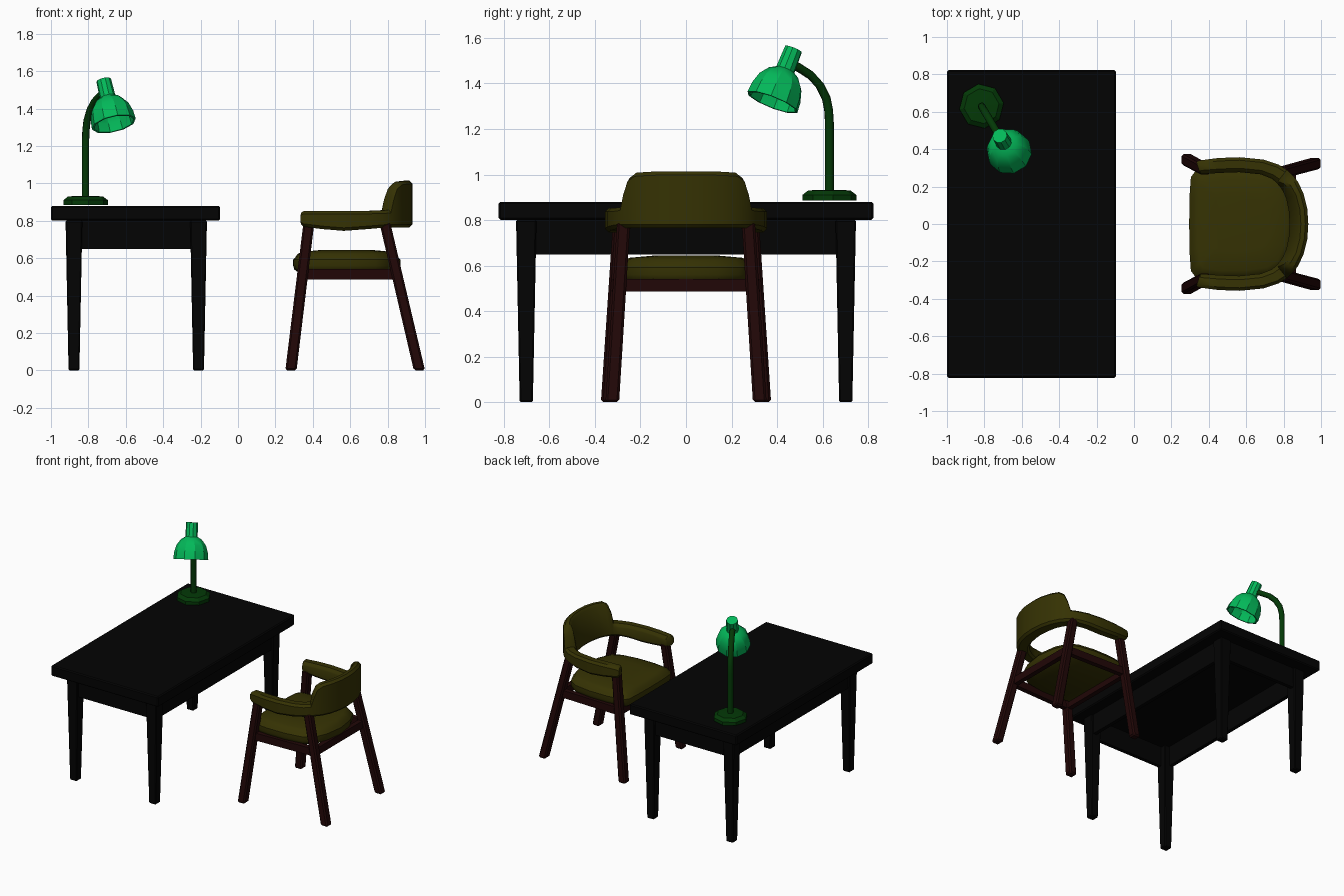
import bpy, bmesh, math
from mathutils import Vector, Matrix

if "Cube" in bpy.data.objects:
    bpy.data.objects.remove(bpy.data.objects["Cube"])


def material(name, rgb):
    m = bpy.data.materials.new(name)
    m.diffuse_color = (*rgb, 1)
    m.use_nodes = True
    m.node_tree.nodes["Principled BSDF"].inputs["Base Color"].default_value = m.diffuse_color
    return m


BLACK = material("black_wood", (0.001, 0.001, 0.001))
BROWN = material("dark_red_wood", (0.015, 0.002, 0.002))
OLIVE = material("olive_fabric", (0.036, 0.032, 0.001))
DARK_GREEN = material("dark_green_metal", (0.001, 0.040, 0.002))
GREEN = material("bright_green_metal", (0.001, 0.48, 0.10))


def loft(name, rings, mat, bevel=0, smooth=0, matrix=None):
    """Skin a list of equal-length point rings and cap both ends."""
    bm = bmesh.new()
    vs = [[bm.verts.new(p) for p in r] for r in rings]
    n = len(vs[0])
    for a, b in zip(vs, vs[1:]):
        for i in range(n):
            j = (i + 1) % n
            bm.faces.new((a[i], a[j], b[j], b[i]))
    bm.faces.new(vs[0][::-1])
    bm.faces.new(vs[-1])
    bmesh.ops.recalc_face_normals(bm, faces=bm.faces)
    me = bpy.data.meshes.new(name)
    bm.to_mesh(me)
    bm.free()
    ob = bpy.data.objects.new(name, me)
    bpy.context.collection.objects.link(ob)
    me.materials.append(mat)
    if matrix:
        ob.matrix_world = matrix
    if bevel:
        mod = ob.modifiers.new("bevel", "BEVEL")
        mod.width = bevel
        mod.segments = 1
    if smooth:
        bpy.ops.object.select_all(action='DESELECT')
        ob.select_set(True)
        bpy.context.view_layer.objects.active = ob
        bpy.ops.object.shade_smooth_by_angle(angle=math.radians(smooth))
    return ob


def rect(c, w, d):
    x, y, z = c
    return [(x + sx * w / 2, y + sy * d / 2, z) for sx, sy in ((-1, -1), (1, -1), (1, 1), (-1, 1))]


def post(name, bottom, top, wb, wt, mat, bevel=0.008):
    return loft(name, [rect(bottom, wb, wb), rect(top, wt, wt)], mat, bevel)


def box(name, x0, x1, y0, y1, z0, z1, mat, bevel=0):
    c = ((x0 + x1) / 2, (y0 + y1) / 2)
    return loft(name, [rect((*c, z), x1 - x0, y1 - y0) for z in (z0, z1)], mat, bevel)


def rail(name, p, q, w, h, mat):
    """Upright rectangular bar between two points."""
    p, q = Vector(p), Vector(q)
    side = (q - p).cross(Vector((0, 0, 1))).normalized() * w / 2
    up = Vector((0, 0, h / 2))
    return loft(name, [[e - side - up, e + side - up, e + side + up, e - side + up] for e in (p, q)], mat)


def lathe_rings(profile, n, phase):
    return [[(r * math.cos(phase + math.tau * i / n), r * math.sin(phase + math.tau * i / n), z)
             for i in range(n)] for r, z in profile]


# ---- table ----
box("table_top", -1, -0.097, -0.823, 0.823, 0.80, 0.88, BLACK, 0.008)
for sy in (-1, 1):
    for x in (-0.877, -0.211):
        post("table_leg", (x, sy * 0.702, 0), (x, sy * 0.702, 0.80), 0.058, 0.09, BLACK, 0.006)
    box("table_end_apron", -0.87, -0.22, sy * 0.715 - 0.014, sy * 0.715 + 0.014, 0.648, 0.80, BLACK)
for x in (-0.890, -0.198):
    box("table_side_apron", x - 0.014, x + 0.014, -0.69, 0.69, 0.648, 0.80, BLACK)

# ---- chair frame ----
for s in (-1, 1):
    post("chair_front_leg", (0.283, s * 0.344, 0), (0.379, s * 0.292, 0.79), 0.060, 0.058, BROWN, 0.01)
    post("chair_rear_leg", (0.970, s * 0.324, 0), (0.785, s * 0.274, 0.79), 0.060, 0.058, BROWN, 0.01)
    rail("chair_side_rail", (0.346, s * 0.307, 0.513), (0.847, s * 0.290, 0.513), 0.036, 0.056, BROWN)
for x, y in ((0.346, 0.307), (0.847, 0.290)):
    rail("chair_cross_rail", (x, -y, 0.513), (x, y, 0.513), 0.036, 0.056, BROWN)

# ---- seat cushion: rounded outline, stacked at several heights ----
half = [(0.295, 0.0), (0.297, 0.15), (0.304, 0.25), (0.33, 0.285), (0.45, 0.30), (0.60, 0.30),
        (0.735, 0.28), (0.805, 0.235), (0.848, 0.14), (0.868, 0.0)]
outline = half + [(x, -y) for x, y in half[-2:0:-1]]
layers = [(0.528, 0.93), (0.54, 0.98), (0.56, 1.0), (0.592, 1.0), (0.603, 0.965), (0.622, 0.92),
          (0.634, 0.83), (0.643, 0.5)]
loft("seat_cushion", [[(0.58 + (x - 0.58) * k, y * k, z) for x, y in outline] for z, k in layers],
     OLIVE, smooth=40)

# ---- arms and backrest: one section swept round a U ----
# x, y, half thickness, bottom z, top z, inner edge of the top
path = [(0.338, 0.300, 0.033, 0.779, 0.843, -0.030), (0.348, 0.303, 0.037, 0.768, 0.851, -0.033),
        (0.45, 0.313, 0.04, 0.755, 0.852, -0.035), (0.56, 0.317, 0.04, 0.746, 0.852, -0.035),
        (0.68, 0.305, 0.04, 0.755, 0.853, -0.035), (0.75, 0.28, 0.042, 0.762, 0.854, -0.036),
        (0.785, 0.255, 0.044, 0.765, 0.858, -0.036), (0.796, 0.244, 0.045, 0.765, 0.93, -0.028),
        (0.811, 0.228, 0.046, 0.765, 0.985, -0.02), (0.83, 0.203, 0.047, 0.765, 1.008, -0.012),
        (0.855, 0.15, 0.048, 0.765, 1.012, -0.008), (0.872, 0.075, 0.05, 0.765, 1.014, -0.006),
        (0.877, 0.0, 0.05, 0.765, 1.014, -0.006)]
path = [(p[0] + 0.005, *p[1:]) for p in path]
path += [(p[0], -p[1], *p[2:]) for p in path[-2::-1]]
rings = []
for i, (x, y, h, zb, zt, it) in enumerate(path):
    a, b = path[max(i - 1, 0)], path[min(i + 1, len(path) - 1)]
    t = Vector((b[0] - a[0], b[1] - a[1])).normalized()
    n = Vector((-t.y, t.x))
    c = 0.016
    sec = [(-h + c, zb), (h - c, zb), (h, zb + c), (h, zt - c), (h - c, zt), (it + c, zt),
           (it, zt - c), (-h, min(0.83, zt - c - 0.008)), (-h, zb + c)]
    rings.append([(x + n.x * u, y + n.y * u, z) for u, z in sec])
loft("arms_and_backrest", rings, OLIVE, smooth=40)

# ---- lamp ----
heading = math.radians(-59.5)
dx, dy = math.cos(heading), math.sin(heading)
lx, ly = -0.815, 0.630

base = [(0.12, 0.885), (0.12, 0.91), (0.094, 0.93), (0.03, 0.933)]
loft("lamp_base", lathe_rings(base, 8, heading + math.pi / 8), DARK_GREEN,
     matrix=Matrix.Translation((lx, ly, 0)))

# stem: round tube bending towards the shade
stem = [(0, 0.92), (0, 1.23), (0.004, 1.285), (0.016, 1.335), (0.049, 1.392), (0.095, 1.436),
        (0.16, 1.472), (0.21, 1.482)]
rings = []
for i, (d, z) in enumerate(stem):
    a, b = stem[max(i - 1, 0)], stem[min(i + 1, len(stem) - 1)]
    t = Vector((b[0] - a[0], b[1] - a[1])).normalized()
    ring = []
    for k in range(8):
        ang = math.tau * k / 8
        u, v = 0.02 * math.cos(ang), 0.02 * math.sin(ang)
        dd, zz = d + u * t.y, z - u * t.x
        ring.append((lx + dx * dd - dy * v, ly + dy * dd + dx * v, zz))
    rings.append(ring)
loft("lamp_stem", rings, DARK_GREEN, smooth=50)

# shade: ten-sided hollow bell with a neck, tipped away from the stem
bell = [(0.040, 0), (0.043, -0.10), (0.072, -0.118), (0.102, -0.158), (0.117, -0.208), (0.121, -0.256),
        (0.110, -0.256), (0.106, -0.208), (0.092, -0.163), (0.064, -0.130), (0.03, -0.118)]
tilt = math.radians(24.7)
place = (Matrix.Translation((-0.718, 0.472, 1.550)) @ Matrix.Rotation(heading, 4, 'Z')
         @ Matrix.Rotation(-tilt, 4, 'Y'))
loft("lamp_shade", lathe_rings(bell, 10, math.pi / 10), GREEN, smooth=28, matrix=place)
